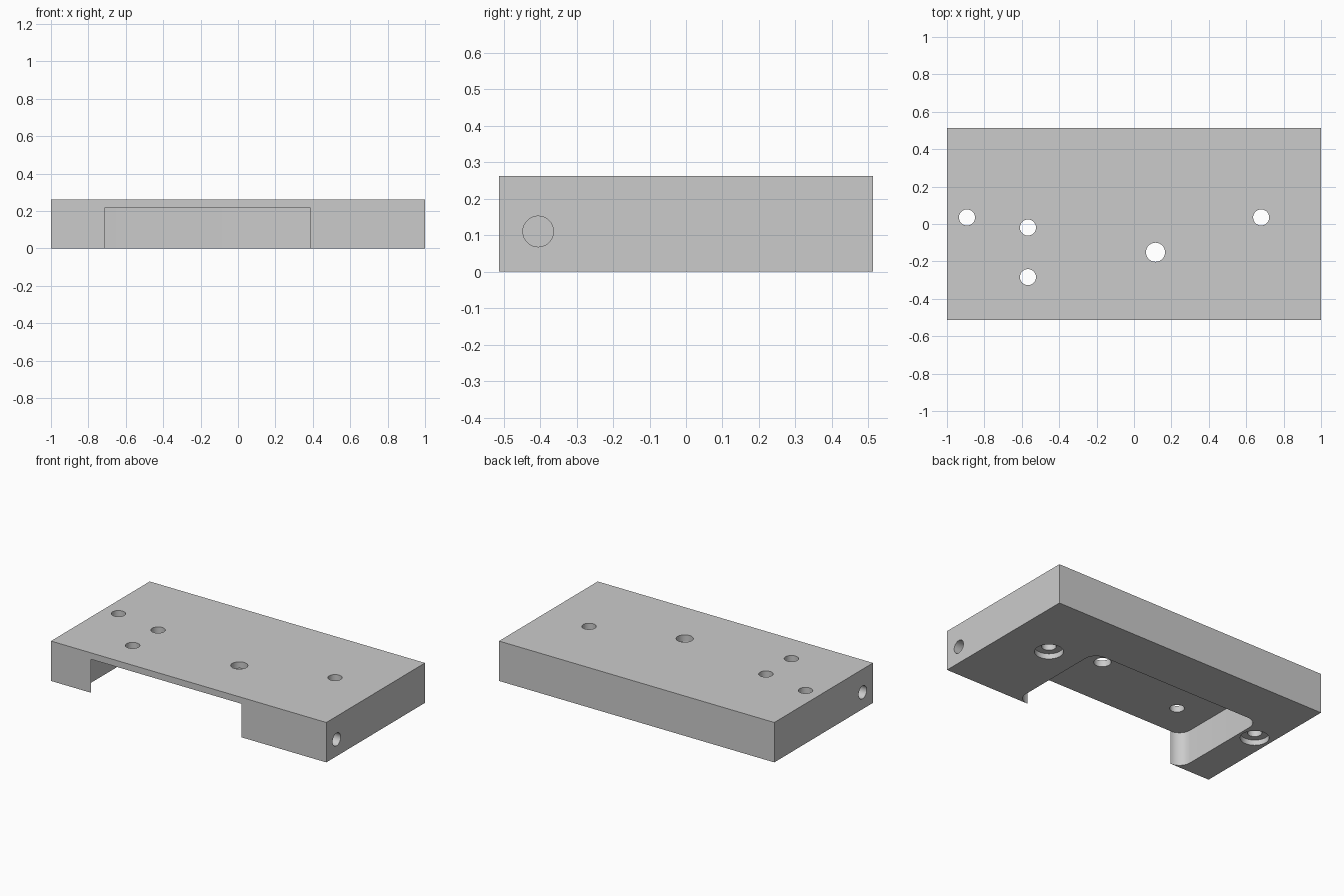
import bpy, bmesh, math

if "Cube" in bpy.data.objects:
    bpy.data.objects.remove(bpy.data.objects["Cube"])

HALF_Y, HEIGHT = 0.512, 0.262


def prism(name, outline, z0, z1):
    """Extrude a flat outline (counter-clockwise) from z0 to z1."""
    bm = bmesh.new()
    face = bm.faces.new([bm.verts.new((x, y, z0)) for x, y in outline])
    top = bmesh.ops.extrude_face_region(bm, geom=[face])["geom"]
    bmesh.ops.translate(bm, vec=(0, 0, z1 - z0),
                        verts=[v for v in top if isinstance(v, bmesh.types.BMVert)])
    bmesh.ops.recalc_face_normals(bm, faces=bm.faces)
    mesh = bpy.data.meshes.new(name)
    bm.to_mesh(mesh)
    bm.free()
    ob = bpy.data.objects.new(name, mesh)
    bpy.context.collection.objects.link(ob)
    return ob


def arc(cx, cy, r, a0, a1, n):
    angles = [math.radians(a0 + (a1 - a0) * i / n) for i in range(n + 1)]
    return [(cx + r * math.cos(a), cy + r * math.sin(a)) for a in angles]


def drill(name, x, y, r, z0, z1):
    return prism(name, arc(x, y, r, 0, 352.5, 47), z0, z1)


# main block
plate = prism("mounting_plate", [(-1, -HALF_Y), (1, -HALF_Y), (1, HALF_Y), (-1, HALF_Y)],
              0, HEIGHT)

# underside pocket: rounded corners, open through the front face
left, right, back, r = -0.71, 0.385, 0.112, 0.08
front = -HALF_Y + r
outline = ([(left, -0.6), (right, -0.6)]
           + arc(right, front, r, -90, 0, 10) + arc(right, back, r, 0, 90, 10)
           + arc(left, back, r, 90, 180, 10) + arc(left, front, r, 180, 270, 10))
cutters = [prism("pocket_cutter", outline, -0.1, 0.22)]

# vertical through holes
for x, y, rad in [(-0.893, 0.035, 0.043), (0.68, 0.035, 0.043), (-0.567, -0.019, 0.043),
                  (-0.567, -0.284, 0.043), (0.115, -0.151, 0.051)]:
    cutters.append(drill("hole_cutter", x, y, rad, -0.1, 0.4))

# shallow counterbores under the two outer holes
for x in (-0.893, 0.68):
    cutters.append(drill("counterbore_cutter", x, 0.035, 0.085, -0.1, 0.035))

# blind holes in both end faces
for side in (-1, 1):
    c = drill("end_hole_cutter", 0, 0, 0.042, -0.15, 0.15)
    c.rotation_euler = (0, math.pi / 2, 0)
    c.location = (side, -0.405, 0.11)
    cutters.append(c)

for c in cutters:
    mod = plate.modifiers.new(c.name, 'BOOLEAN')
    mod.operation, mod.solver, mod.object = 'DIFFERENCE', 'EXACT', c
    c.hide_render = True

# apply the cuts, drop the cutters and smooth the round walls
bpy.context.view_layer.objects.active = plate
plate.select_set(True)
for mod in list(plate.modifiers):
    bpy.ops.object.modifier_apply(modifier=mod.name)
for c in cutters:
    bpy.data.objects.remove(c)
bpy.ops.object.shade_smooth_by_angle(angle=math.radians(30))
